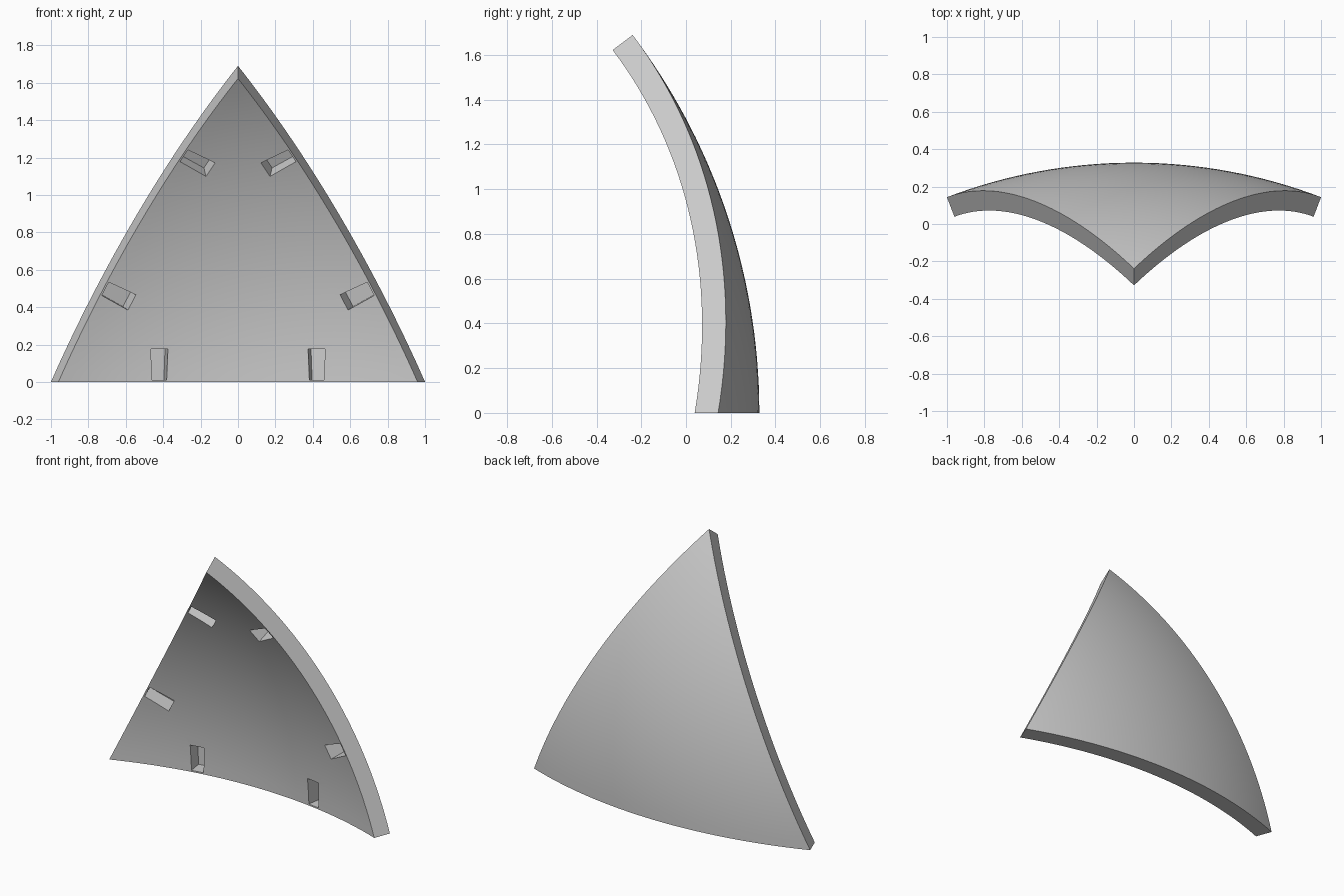
import bpy, bmesh, math
from mathutils import Vector, Matrix

if "Cube" in bpy.data.objects:
    bpy.data.objects.remove(bpy.data.objects["Cube"])

OUTER, INNER = 2.803, 2.691      # shell radii
CENTRE = Vector((0, -2.475, 0))  # centre of the sphere
HALF = math.radians(20.905)      # half the angle of one edge
TIP = math.radians(37.07)        # elevation of the top corner
ROWS = 32

left = Vector((math.sin(HALF), math.cos(HALF), 0))
right = Vector((-left.x, left.y, 0))
tip = Vector((0, math.cos(TIP), math.sin(TIP)))
axis = (left + right + tip).normalized()


def make_object(name, bm):
    bmesh.ops.recalc_face_normals(bm, faces=bm.faces[:])
    bmesh.ops.translate(bm, verts=bm.verts[:], vec=CENTRE)
    mesh = bpy.data.meshes.new(name)
    bm.to_mesh(mesh)
    bm.free()
    obj = bpy.data.objects.new(name, mesh)
    bpy.context.collection.objects.link(obj)
    return obj


def slerp(a, b, t):
    angle = a.angle(b)
    return (a * math.sin((1 - t) * angle) + b * math.sin(t * angle)) / math.sin(angle)


# Spherical triangle, thickened towards the sphere centre
bm = bmesh.new()
grid = []
for i in range(ROWS + 1):
    a, b = slerp(tip, right, i / ROWS), slerp(tip, left, i / ROWS)
    row = [slerp(a, b, j / i) if i else tip for j in range(i + 1)]
    grid.append([bm.verts.new(p.normalized() * OUTER) for p in row])
for i in range(ROWS):
    for j in range(i + 1):
        bm.faces.new((grid[i][j], grid[i + 1][j], grid[i + 1][j + 1]))
        if j < i:
            bm.faces.new((grid[i][j], grid[i + 1][j + 1], grid[i][j + 1]))
skin = bm.faces[:]
extruded = bmesh.ops.extrude_face_region(bm, geom=skin, use_keep_orig=True)["geom"]
for v in extruded:
    if isinstance(v, bmesh.types.BMVert):
        v.co *= INNER / OUTER
panel = make_object("curved_panel", bm)

# Two blind slots along each edge, repeated around the panel axis
bm = bmesh.new()
for turn in range(3):
    spin = Matrix.Rotation(turn * math.tau / 3, 3, axis)
    for side in (-1, 1):
        a = side * math.radians(9)
        out = Vector((math.sin(a), math.cos(a), 0))
        along = Vector((math.cos(a), -math.sin(a), 0))
        box = bmesh.ops.create_cube(bm, size=2)["verts"]
        for v in box:
            radius = INNER + (0.095 if v.co.y > 0 else -0.05)
            width, height = (0.046, 0.177) if v.co.z > 0 else (0.040, 0.01)
            v.co = spin @ (out * radius + along * (v.co.x * width) + Vector((0, 0, height)))
cutter = make_object("slot_cutter", bm)
cutter.hide_render = True

cut = panel.modifiers.new("slots", "BOOLEAN")
cut.operation = "DIFFERENCE"
cut.solver = "EXACT"
cut.object = cutter
bpy.context.view_layer.update()
graph = bpy.context.evaluated_depsgraph_get()
result = bpy.data.meshes.new_from_object(panel.evaluated_get(graph))
panel.modifiers.clear()
panel.data = result
bpy.data.objects.remove(cutter)

# Plain grey finish
grey = bpy.data.materials.new("plain_grey")
grey.use_nodes = True
colour = (0.6, 0.6, 0.6, 1)
grey.diffuse_color = colour
grey.node_tree.nodes["Principled BSDF"].inputs["Base Color"].default_value = colour
panel.data.materials.clear()
panel.data.materials.append(grey)

bpy.ops.object.select_all(action="DESELECT")
panel.select_set(True)
bpy.context.view_layer.objects.active = panel
bpy.ops.object.shade_smooth_by_angle(angle=math.radians(30))
